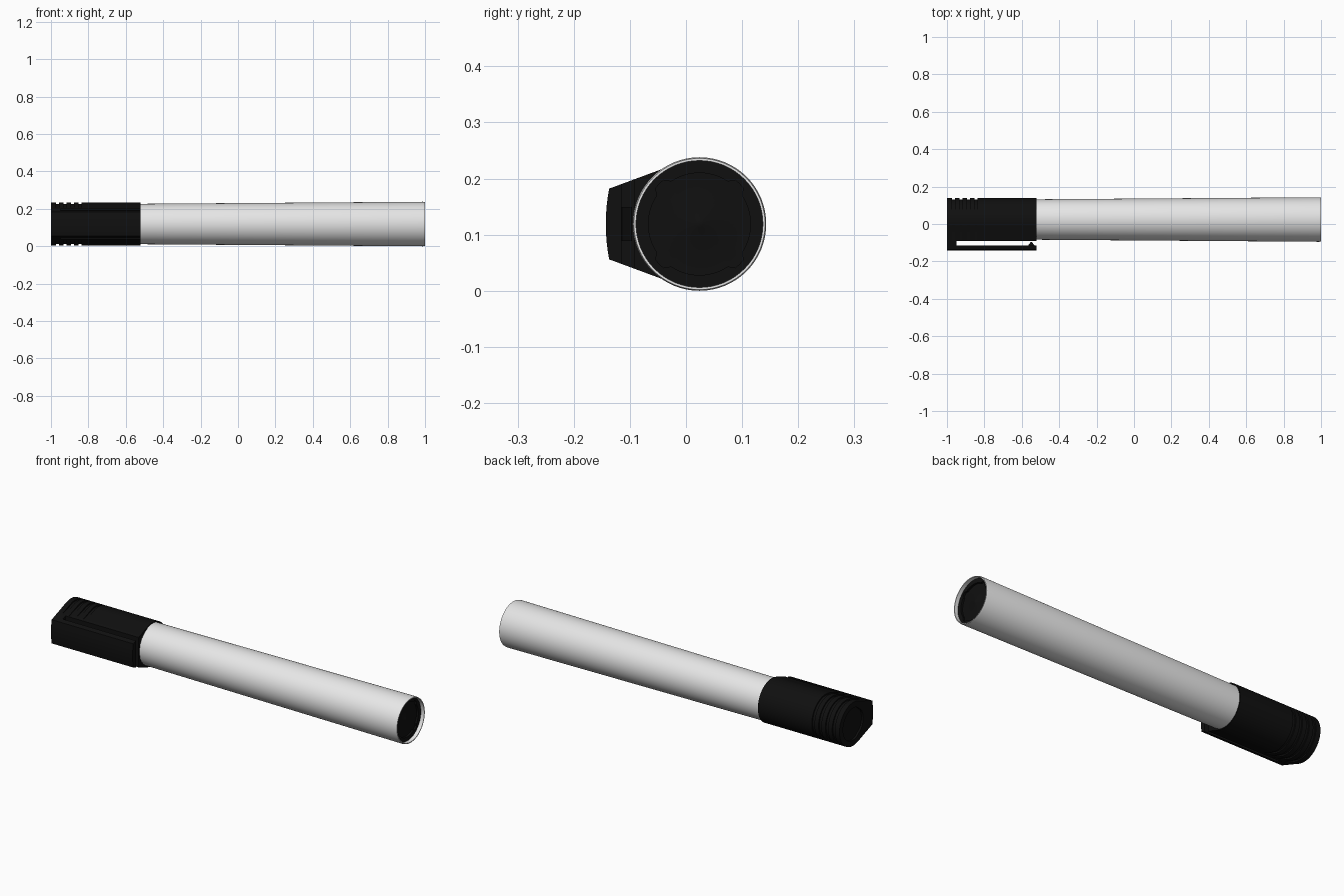
import bpy, bmesh
from math import sin, cos, pi, radians, hypot, acos, atan2

cube = bpy.data.objects.get("Cube")
if cube:
    bpy.data.objects.remove(cube, do_unlink=True)

CY, CZ = 0.024, 0.119      # pen axis
SIDES = 64


def material(name, value, rough):
    m = bpy.data.materials.new(name)
    m.use_nodes = True
    color = (value, value, value, 1)
    m.diffuse_color = color
    bsdf = m.node_tree.nodes["Principled BSDF"]
    bsdf.inputs["Base Color"].default_value = color
    bsdf.inputs["Roughness"].default_value = rough
    return m


black = material("black plastic", 0.005, 0.5)
white = material("white plastic", 0.8, 0.5)


def loft(name, sections, mat):
    """Skin a list of (x, [(y, z), ...]) sections, closed at both ends."""
    bm = bmesh.new()
    loops = [[bm.verts.new((x, CY + y, CZ + z)) for y, z in pts] for x, pts in sections]
    for a, b in zip(loops, loops[1:]):
        n = len(a)
        for i in range(n):
            j = (i + 1) % n
            bm.faces.new((a[i], a[j], b[j], b[i]))
    bm.faces.new(loops[0])
    bm.faces.new(loops[-1])
    bmesh.ops.recalc_face_normals(bm, faces=bm.faces)
    mesh = bpy.data.meshes.new(name)
    bm.to_mesh(mesh)
    bm.free()
    mesh.materials.append(mat)
    mesh.shade_smooth()
    mesh.set_sharp_from_angle(angle=radians(30))
    obj = bpy.data.objects.new(name, mesh)
    bpy.context.collection.objects.link(obj)
    return obj


def ring(r, notch=0.0):
    """Circle, optionally bulging outward at the four diagonals."""
    pts = []
    for i in range(SIDES):
        a = 2 * pi * i / SIDES
        q = r + (notch if abs(a % (pi / 2) - pi / 4) < 0.15 else 0)
        pts.append((q * cos(a), q * sin(a)))
    return pts


# Cap section: round back, straight flanks tangent to it, flat front
CAP_R = 0.115
EDGE_Y, EDGE_Z = -0.161, 0.063      # outer edge of the clip
TANGENT = pi - atan2(EDGE_Z, -EDGE_Y) - acos(CAP_R / hypot(EDGE_Y, EDGE_Z))
TY, TZ = CAP_R * cos(TANGENT), CAP_R * sin(TANGENT)


def flank(y):
    return TZ + (EDGE_Z - TZ) * (y - TY) / (EDGE_Y - TY)


def cap_section(r=CAP_R, front=-0.116):
    pts = []
    for i in range(SIDES + 1):
        a = -TANGENT + 2 * TANGENT * i / SIDES
        pts.append((r * cos(a), r * sin(a)))
    z = flank(front)
    return pts + [(front, z * s) for s in (1, 0.5, 0, -0.5, -1)]


def round_section(r):
    return [(y * r / hypot(y, z), z * r / hypot(y, z)) for y, z in cap_section()]


def clip_section(back):
    """Bowed outer face, flanks following the cap."""
    z = flank(back)
    front = [(EDGE_Y - 0.006 * (1 - t * t), EDGE_Z * t) for t in (1, .75, .5, .25, 0, -.25, -.5, -.75, -1)]
    return [(back, -z), (back, z)] + front


# Barrel: gently flared tube with a thin rim
loft("barrel", [(-0.62, ring(0.108)), (-0.52, ring(0.108)), (0.99, ring(0.119)),
                (1.0, ring(0.117)), (1.0, ring(0.113)), (0.95, ring(0.113))], white)

# End plug with a shallow keyed recess
loft("end_plug", [(0.93, ring(0.1135)), (0.98, ring(0.1135)), (0.98, ring(0.091, 0.01)),
                  (0.97, ring(0.091, 0.01)), (0.97, ring(0.012)), (0.973, ring(0.006))], black)

# Cap with grip grooves near the closed end
sections = [(-0.99, round_section(0.085)), (-1.0, round_section(0.085)), (-1.0, cap_section())]
for i in range(4):
    x = -0.965 + 0.04 * i
    for dx, r in ((-0.008, CAP_R), (-0.008, CAP_R - 0.007), (0.008, CAP_R - 0.007), (0.008, CAP_R)):
        sections.append((x + dx, cap_section(r)))
sections += [(-0.52, cap_section()), (-0.52, round_section(0.11)), (-0.6, round_section(0.11))]
loft("cap", sections, black)

# Clip, its root, and the gripping tooth near its free end
loft("clip", [(-1.0, clip_section(-0.139)), (-0.52, clip_section(-0.139))], black)
loft("clip_root", [(-1.0, clip_section(-0.114)), (-0.95, clip_section(-0.114))], black)
loft("clip_tooth", [(x, [(-0.141, -0.03), (-0.141, 0.03), (y, 0.03), (y, -0.03)])
                    for x, y in ((-0.565, -0.138), (-0.552, -0.12), (-0.546, -0.12), (-0.533, -0.138))], black)
